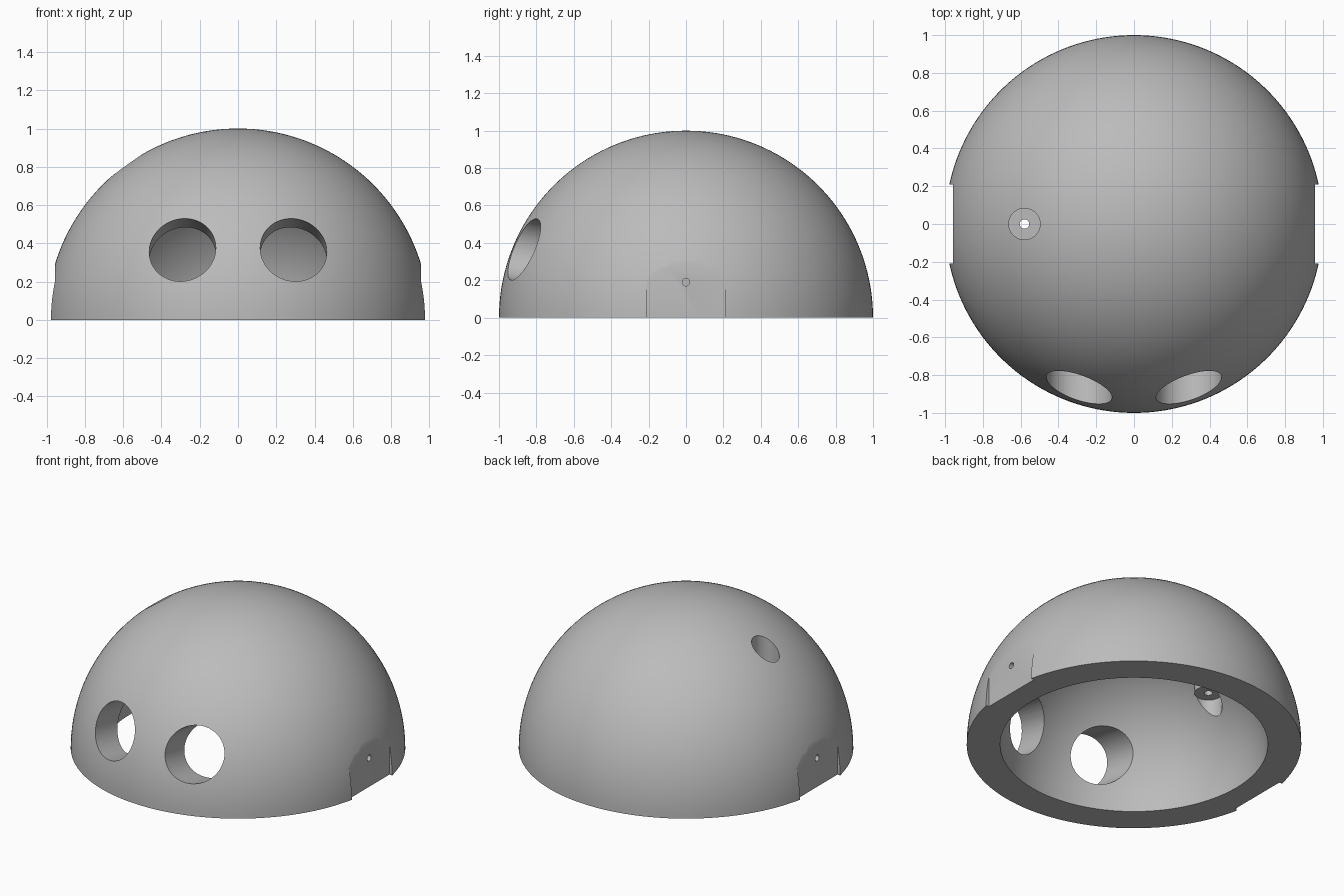
import bpy, bmesh
from math import sin, cos, pi, radians
from mathutils import Vector, Matrix

cube = bpy.data.objects.get("Cube")
if cube:
    bpy.data.objects.remove(cube, do_unlink=True)

OUTER, INNER = 1.0, 0.8
SEGMENTS, RINGS = 160, 40

grey = bpy.data.materials.new("plain grey")
grey.use_nodes = True
grey.diffuse_color = (0.5, 0.5, 0.5, 1)
grey.node_tree.nodes["Principled BSDF"].inputs["Base Color"].default_value = (0.5, 0.5, 0.5, 1)


def make_object(name, bm):
    bmesh.ops.recalc_face_normals(bm, faces=bm.faces)
    mesh = bpy.data.meshes.new(name)
    bm.to_mesh(mesh)
    bm.free()
    obj = bpy.data.objects.new(name, mesh)
    mesh.materials.append(grey)
    bpy.context.collection.objects.link(obj)
    return obj


def cylinder(name, start, end, radius, sides=64):
    """Closed cylinder running between two points."""
    start, end = Vector(start), Vector(end)
    axis = end - start
    turn = axis.to_track_quat('Z', 'Y').to_matrix().to_4x4()
    bm = bmesh.new()
    bmesh.ops.create_cone(bm, cap_ends=True, segments=sides, radius1=radius,
                          radius2=radius, depth=axis.length,
                          matrix=Matrix.Translation((start + end) / 2) @ turn)
    return make_object(name, bm)


def box(name, center, size):
    bm = bmesh.new()
    bmesh.ops.create_cube(bm, size=1, matrix=Matrix.Translation(center) @ Matrix.Diagonal((*size, 1)))
    return make_object(name, bm)


def cut(target, cutter):
    mod = target.modifiers.new(cutter.name, 'BOOLEAN')
    mod.operation = 'DIFFERENCE'
    mod.solver = 'EXACT'
    mod.object = cutter
    bpy.context.view_layer.objects.active = target
    bpy.ops.object.modifier_apply(modifier=mod.name)
    bpy.data.objects.remove(cutter, do_unlink=True)


def smooth(obj):
    bpy.ops.object.select_all(action='DESELECT')
    obj.select_set(True)
    bpy.context.view_layer.objects.active = obj
    bpy.ops.object.shade_smooth_by_angle(angle=radians(25))


# Hollow dome shell: half-ring profile turned about the vertical axis
bm = bmesh.new()
angles = [i / RINGS * pi / 2 for i in range(RINGS + 1)]
points = [(OUTER * cos(a), 0, OUTER * sin(a)) for a in angles]
points += [(INNER * cos(a), 0, INNER * sin(a)) for a in reversed(angles)]
verts = [bm.verts.new(p) for p in points]
half = len(angles)
edges = [bm.edges.new((verts[i], verts[i + 1])) for i in range(len(verts) - 1) if i != half - 1]
edges.append(bm.edges.new((verts[-1], verts[0])))
bmesh.ops.spin(bm, geom=verts + edges, axis=(0, 0, 1), cent=(0, 0, 0),
               angle=2 * pi, steps=SEGMENTS)
bmesh.ops.remove_doubles(bm, verts=bm.verts, dist=0.0001)
bmesh.ops.dissolve_degenerate(bm, edges=bm.edges, dist=0.0001)
dome = make_object("dome_shell", bm)

# Matching cuts on both sides
for side in (-1, 1):
    # Eye hole, sloping down towards the inside
    cut(dome, cylinder("eye_cutter", (side * 0.29, -1.3, 0.452),
                       (side * 0.29, -0.3, 0.252), 0.174))
    # Flat side recess with a blind pivot hole
    cut(dome, box("recess_cutter", (side * 1.057, 0, 0.15), (0.2, 0.42, 0.8)))
    cut(dome, cylinder("pivot_cutter", (side * 1.05, 0, 0.19), (side * 0.89, 0, 0.19), 0.02, 32))

# Upright socket through the crown
cut(dome, cylinder("socket_cutter", (-0.58, 0, 0.35), (-0.58, 0, 1.1), 0.083))
smooth(dome)

# Pierced floor inside the socket
floor = cylinder("socket_floor", (-0.58, 0, 0.57), (-0.58, 0, 0.62), 0.0835)
cut(floor, cylinder("floor_hole_cutter", (-0.58, 0, 0.5), (-0.58, 0, 0.7), 0.025, 32))
smooth(floor)
